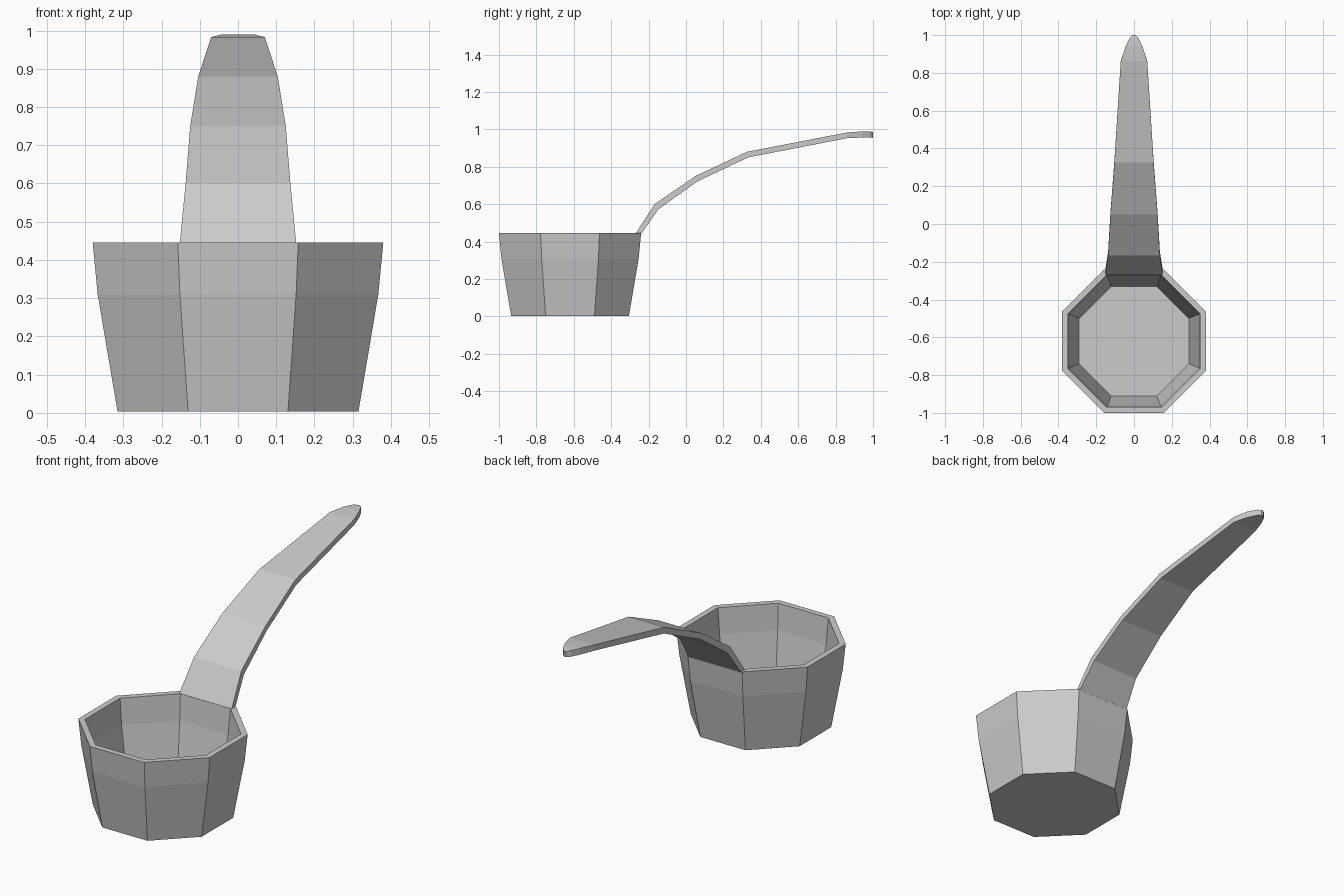
import bpy, bmesh, math

cube = bpy.data.objects.get("Cube")
if cube:
    bpy.data.objects.remove(cube, do_unlink=True)

grey = bpy.data.materials.new("plain grey")
grey.use_nodes = True
colour = (0.6, 0.6, 0.6, 1)
grey.diffuse_color = colour
grey.node_tree.nodes["Principled BSDF"].inputs["Base Color"].default_value = colour

CENTRE_Y = -0.62
SIDES = 8


def finish(bm, name):
    bmesh.ops.recalc_face_normals(bm, faces=bm.faces)
    mesh = bpy.data.meshes.new(name)
    bm.to_mesh(mesh)
    bm.free()
    mesh.materials.append(grey)
    obj = bpy.data.objects.new(name, mesh)
    bpy.context.collection.objects.link(obj)
    return obj


def skin(bm, rings):
    """Join consecutive closed rings with quads and cap both ends."""
    for a, b in zip(rings, rings[1:]):
        for i in range(len(a)):
            j = (i + 1) % len(a)
            bm.faces.new((a[i], a[j], b[j], b[i]))
    bm.faces.new(rings[0])
    bm.faces.new(rings[-1])


# Octagonal cup: outer wall, rim, inner wall, floor (distance to side, height)
cup_profile = [(0.315, 0.003), (0.367, 0.31), (0.38, 0.445),
               (0.35, 0.445), (0.338, 0.31), (0.29, 0.03)]
bm = bmesh.new()
rings = []
for apothem, z in cup_profile:
    radius = apothem / math.cos(math.pi / SIDES)
    angles = [(k + 0.5) * math.tau / SIDES for k in range(SIDES)]
    rings.append([bm.verts.new((radius * math.cos(a),
                                CENTRE_Y + radius * math.sin(a), z)) for a in angles])
skin(bm, rings)
finish(bm, "cup")

# Curved tapering handle: half width, then top and bottom edge as (y, z)
handle_path = [
    (0.152, (-0.268, 0.445), (-0.240, 0.440)),
    (0.137, (-0.168, 0.600), (-0.148, 0.572)),
    (0.125, (0.050, 0.750), (0.058, 0.720)),
    (0.104, (0.325, 0.880), (0.332, 0.850)),
    (0.070, (0.860, 0.983), (0.862, 0.953)),
    (0.045, (0.940, 0.989), (0.940, 0.956)),
    (0.022, (0.985, 0.988), (0.985, 0.956)),
    (0.006, (1.000, 0.985), (1.000, 0.955)),
]
bm = bmesh.new()
rings = []
for w, top, bottom in handle_path:
    rings.append([bm.verts.new(p) for p in
                  ((-w, *top), (w, *top), (w, *bottom), (-w, *bottom))])
skin(bm, rings)
finish(bm, "handle")
